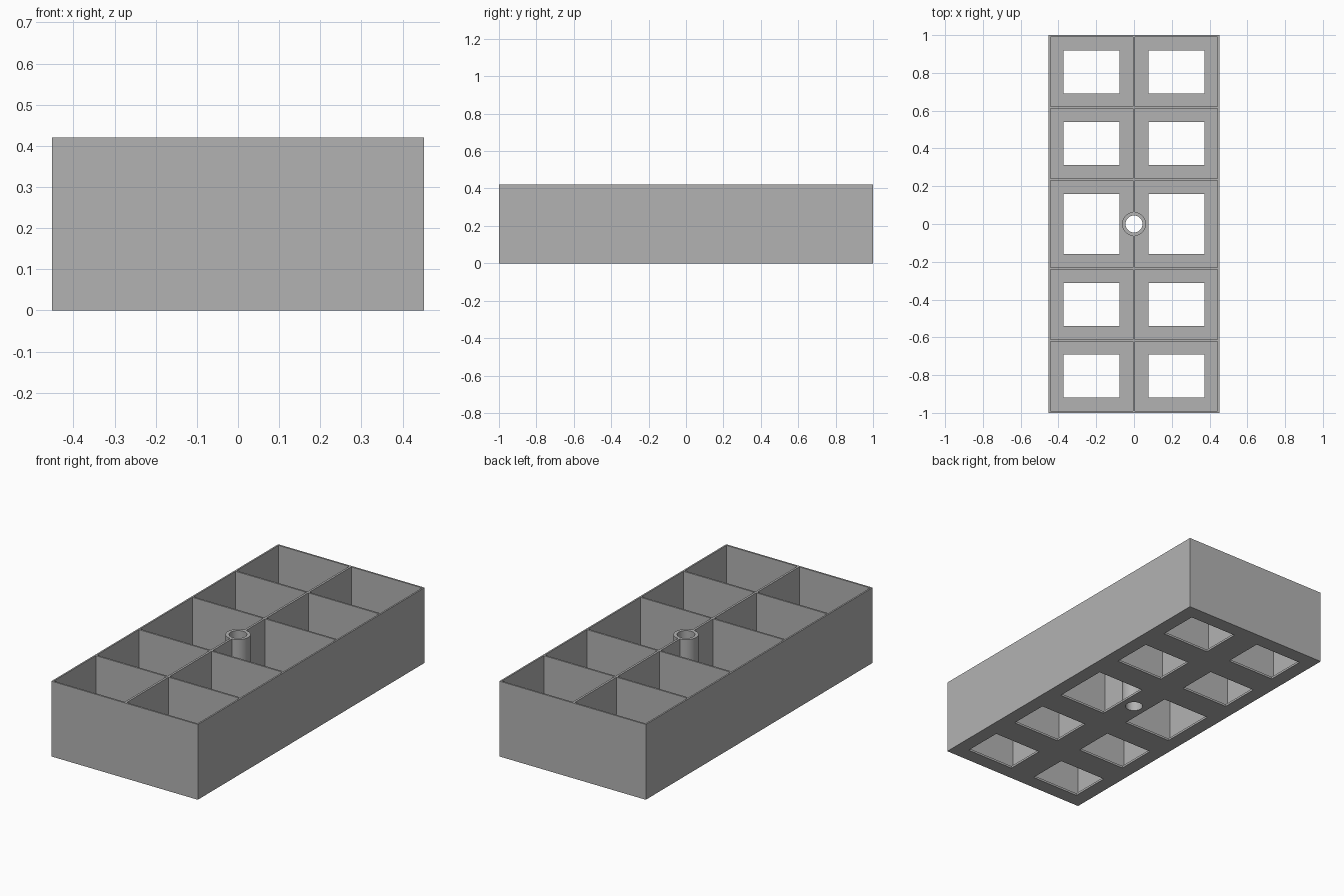
import bpy
import bmesh
from mathutils import Matrix

if "Cube" in bpy.data.objects:
    bpy.data.objects.remove(bpy.data.objects["Cube"], do_unlink=True)

WIDTH, LENGTH, HEIGHT = 0.904, 2.0, 0.42
FLOOR = 0.012
INSET = 0.071           # ledge left around each floor opening
COLUMN = (0.006, 0.443)  # x range of one cell
ROWS = [(-0.231, 0.231), (0.241, 0.611), (0.621, 0.99)]
ROWS += [(-b, -a) for a, b in ROWS[1:]]

grey = bpy.data.materials.new("mid grey")
grey.use_nodes = True
COLOUR = (0.45, 0.45, 0.45, 1)
grey.diffuse_color = COLOUR
grey.node_tree.nodes["Principled BSDF"].inputs["Base Color"].default_value = COLOUR


def finish(name, bm):
    mesh = bpy.data.meshes.new(name)
    bm.to_mesh(mesh)
    bm.free()
    mesh.materials.append(grey)
    obj = bpy.data.objects.new(name, mesh)
    bpy.context.collection.objects.link(obj)
    return obj


def boxes(name, ranges):
    """Join boxes given as ((x0, x1), (y0, y1), (z0, z1))."""
    bm = bmesh.new()
    for spans in ranges:
        centre = [(a + b) / 2 for a, b in spans]
        size = [b - a for a, b in spans]
        matrix = Matrix.Translation(centre) @ Matrix.Diagonal((*size, 1))
        bmesh.ops.create_cube(bm, size=1, matrix=matrix)
    return finish(name, bm)


def cylinder(name, radius):
    bm = bmesh.new()
    bmesh.ops.create_cone(bm, cap_ends=True, segments=48, radius1=radius,
                          radius2=radius, depth=2)
    return finish(name, bm)


def cut(target, cutter):
    """Subtract the cutter, apply, then discard it."""
    cutter.hide_render = True
    mod = target.modifiers.new("cut", 'BOOLEAN')
    mod.operation = 'DIFFERENCE'
    mod.solver = 'EXACT'
    mod.object = cutter
    bpy.context.view_layer.objects.active = target
    bpy.ops.object.modifier_apply(modifier=mod.name)
    bpy.data.objects.remove(cutter, do_unlink=True)


# Solid block that becomes the compartment tray
tray = boxes("compartment_tray", [((-WIDTH / 2, WIDTH / 2),
                                   (-LENGTH / 2, LENGTH / 2), (0, HEIGHT))])

# Cells and floor openings, mirrored to both columns
cells, openings = [], []
for x0, x1 in (COLUMN, (-COLUMN[1], -COLUMN[0])):
    for y0, y1 in ROWS:
        cells.append(((x0, x1), (y0, y1), (FLOOR, HEIGHT + 0.1)))
        openings.append(((x0 + INSET, x1 - INSET),
                         (y0 + INSET, y1 - INSET), (-0.1, 0.1)))

# The cells leave a central post standing, which is then bored through
cell_cutter = boxes("cell_cutter", cells)
cut(cell_cutter, cylinder("post_cutter", 0.063))
cut(tray, cell_cutter)
cut(tray, boxes("opening_cutter", openings))
cut(tray, cylinder("bore_cutter", 0.045))

# Smooth the post, keep all box edges sharp
bpy.ops.object.select_all(action='DESELECT')
tray.select_set(True)
bpy.context.view_layer.objects.active = tray
bpy.ops.object.shade_smooth_by_angle(angle=0.5)
